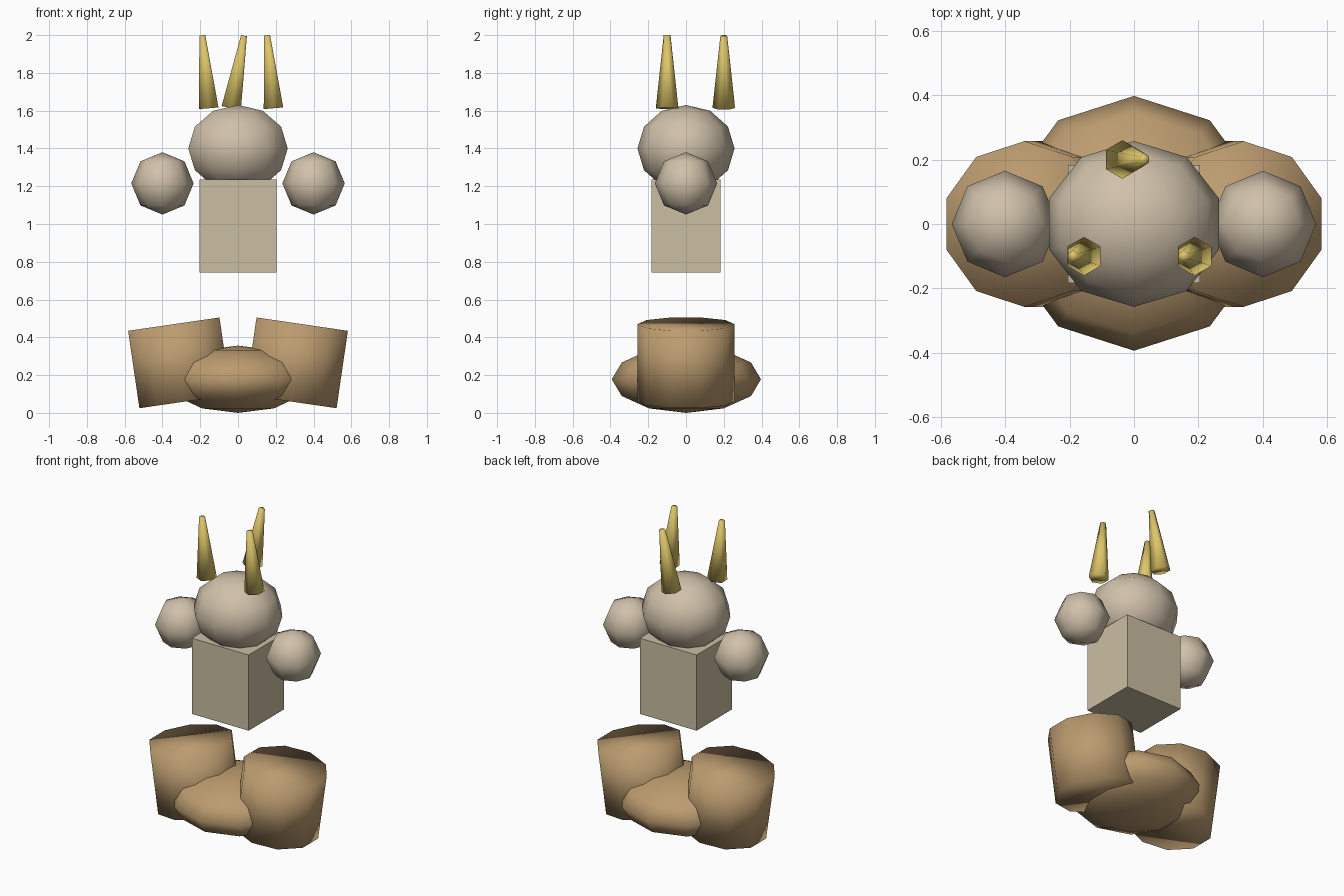
import bpy
import bmesh
from math import sin, cos, pi, radians
from mathutils import Matrix, Vector

if "Cube" in bpy.data.objects:
    bpy.data.objects.remove(bpy.data.objects["Cube"], do_unlink=True)


def material(name, color):
    mat = bpy.data.materials.new(name)
    mat.use_nodes = True
    mat.diffuse_color = (*color, 1)
    mat.node_tree.nodes["Principled BSDF"].inputs["Base Color"].default_value = (*color, 1)
    return mat


SKIN = material("pale skin", (0.63, 0.53, 0.40))
CLOTH = material("beige cloth", (0.60, 0.52, 0.37))
BROWN = material("warm brown", (0.50, 0.33, 0.16))
GOLD = material("horn gold", (0.72, 0.56, 0.14))


def finish(name, bm, mat, location, tilt=0, smooth=True):
    """Turn a bmesh into an object, leaning by tilt degrees towards +x."""
    bmesh.ops.recalc_face_normals(bm, faces=bm.faces)
    bm.transform(Matrix.Translation(location) @ Matrix.Rotation(radians(tilt), 4, 'Y'))
    for face in bm.faces:
        face.smooth = smooth
    mesh = bpy.data.meshes.new(name)
    bm.to_mesh(mesh)
    bm.free()
    mesh.materials.append(mat)
    obj = bpy.data.objects.new(name, mesh)
    bpy.context.collection.objects.link(obj)
    return obj


def ball(name, mat, location, size, sides, rings):
    """Low-poly ellipsoid with a corner on the y axis."""
    bm = bmesh.new()
    rows = []
    for r in range(1, rings):
        a = pi * r / rings
        rows.append([bm.verts.new((sin(a) * sin(2 * pi * s / sides),
                                   sin(a) * cos(2 * pi * s / sides), cos(a)))
                     for s in range(sides)])
    top, bottom = bm.verts.new((0, 0, 1)), bm.verts.new((0, 0, -1))
    for s in range(sides):
        n = (s + 1) % sides
        bm.faces.new((top, rows[0][s], rows[0][n]))
        bm.faces.new((bottom, rows[-1][n], rows[-1][s]))
        for upper, lower in zip(rows, rows[1:]):
            bm.faces.new((upper[s], lower[s], lower[n], upper[n]))
    bmesh.ops.scale(bm, vec=Vector(size), verts=bm.verts)
    return finish(name, bm, mat, location)


def prism(name, mat, location, r_low, r_top, height, sides, tilt):
    """Closed, tapered prism with a corner on the y axis."""
    bm = bmesh.new()
    loops = [[bm.verts.new((r * sin(2 * pi * s / sides), r * cos(2 * pi * s / sides), z))
              for s in range(sides)]
             for r, z in ((r_low, -height / 2), (r_top, height / 2))]
    for loop in loops:
        bm.faces.new(loop)
    for s in range(sides):
        n = (s + 1) % sides
        bm.faces.new((loops[0][s], loops[0][n], loops[1][n], loops[1][s]))
    return finish(name, bm, mat, location, tilt)


# Head, hands and hips
ball("head", SKIN, (0, 0, 1.4), (0.277, 0.257, 0.23), 10, 6)
ball("hips", BROWN, (0, 0.002, 0.178), (0.4, 0.395, 0.178), 10, 6)

# Box torso
bm = bmesh.new()
bmesh.ops.create_cube(bm, size=1)
bmesh.ops.scale(bm, vec=Vector((0.41, 0.366, 0.493)), verts=bm.verts)
finish("torso", bm, CLOTH, (0, 0, 0.989), smooth=False)

# Paired hands and splayed legs
for side, sign in (("left", 1), ("right", -1)):
    ball(side + "_hand", SKIN, (sign * 0.4, 0, 1.215), (0.165, 0.165, 0.165), 8, 4)
    prism(side + "_leg", BROWN, (sign * 0.31, 0, 0.265), 0.257, 0.257, 0.414, 10, sign * 8.3)

# Three leaning horns
for name, x, y, lean in (("left_front_horn", 0.171, -0.1, -5),
                         ("right_front_horn", -0.172, -0.1, -5),
                         ("back_horn", -0.002, 0.2, 10)):
    prism(name, GOLD, (x, y, 1.806), 0.06, 0.018, 0.388, 6, lean)
